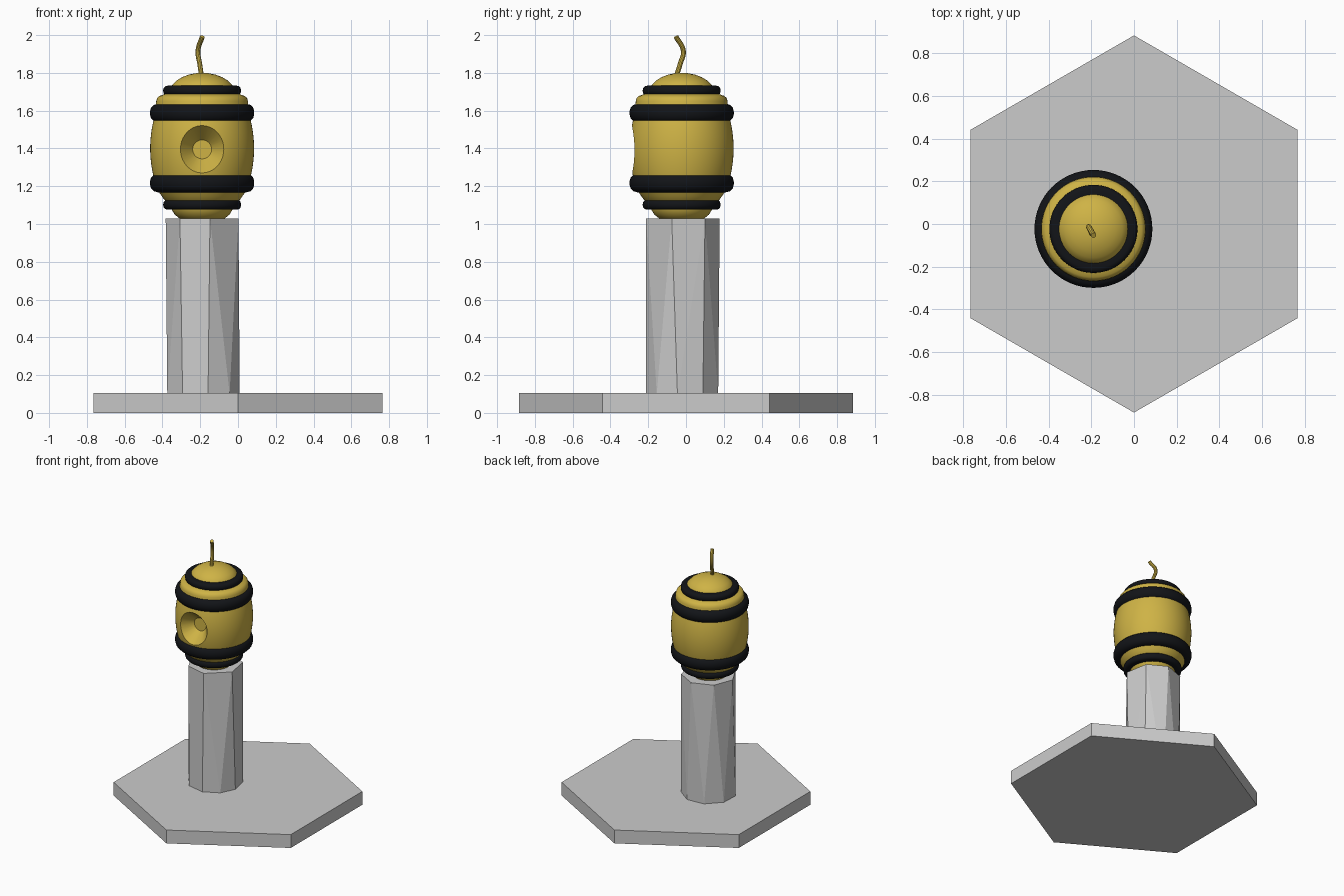
import bpy, bmesh
from math import sin, cos, pi, radians
from mathutils import Matrix, Vector

if "Cube" in bpy.data.objects:
    bpy.data.objects.remove(bpy.data.objects["Cube"])

CX, CY, CZ = -0.19, -0.023, 1.395   # axis of the post and head, eye height


def material(name, rgb):
    m = bpy.data.materials.new(name)
    m.diffuse_color = (*rgb, 1)
    m.use_nodes = True
    m.node_tree.nodes["Principled BSDF"].inputs["Base Color"].default_value = m.diffuse_color
    return m


GOLD = material("gold", (0.62, 0.45, 0.06))
BLACK = material("black", (0.006, 0.007, 0.009))


def finish(bm, name, mat=None):
    bmesh.ops.recalc_face_normals(bm, faces=bm.faces)
    me = bpy.data.meshes.new(name)
    bm.to_mesh(me)
    bm.free()
    ob = bpy.data.objects.new(name, me)
    bpy.context.collection.objects.link(ob)
    if mat:
        me.materials.append(mat)
    return ob


def select(ob):
    bpy.ops.object.select_all(action='DESELECT')
    ob.select_set(True)
    bpy.context.view_layer.objects.active = ob


def smooth(ob, angle=35):
    select(ob)
    bpy.ops.object.shade_smooth_by_angle(angle=radians(angle))


def lathe(name, profile, mat=None, closed=False, seg=64, matrix=None):
    """Revolve an (r, z) profile round the vertical axis of the head."""
    bm = bmesh.new()
    rings = [[bm.verts.new((r * cos(2 * pi * i / seg), r * sin(2 * pi * i / seg), z))
              for i in range(seg)] for r, z in profile]
    pairs = list(zip(rings, rings[1:])) + ([(rings[-1], rings[0])] if closed else [])
    for a, b in pairs:
        for i in range(seg):
            j = (i + 1) % seg
            bm.faces.new((a[i], a[j], b[j], b[i]))
    bmesh.ops.remove_doubles(bm, verts=bm.verts, dist=1e-5)
    bm.transform(matrix or Matrix.Translation((CX, CY, 0)))
    return finish(bm, name, mat)


def band(name, r_in, r_out, z0, z1):
    """Ring with a rounded outer edge."""
    c = (z1 - z0) * 0.42
    arc = [(r_out - c + c * cos(t), s, c * sin(t))
           for s, ts in ((z0 + c, (-90, -60, -30, 0)), (z1 - c, (0, 30, 60, 90)))
           for t in map(radians, ts)]
    prof = [(r_in, z0)] + [(r, z + dz) for r, z, dz in arc] + [(r_in, z1)]
    smooth(lathe(name, prof, BLACK, closed=True))


# Hexagonal base plate
bm = bmesh.new()
bmesh.ops.create_cone(bm, cap_ends=True, segments=6, radius1=0.883, radius2=0.883, depth=0.104,
                      matrix=Matrix.Translation((0, 0, 0.052)))
if max(v.co.x for v in bm.verts) > 0.8:
    bm.transform(Matrix.Rotation(pi / 6, 4, 'Z'))
finish(bm, "base_plate")

# Faceted post: nine sides at the foot, seven at the top
bm = bmesh.new()
for z, angles in ((0.10, (278, 316, 352, 33, 73, 115, 157, 197, 237)),
                  (1.03, (281, 343, 37, 85, 135, 183, 232))):
    for a in map(radians, angles):
        bm.verts.new((CX + 0.004 + 0.197 * cos(a), CY + 0.005 + 0.197 * sin(a), z))
bmesh.ops.convex_hull(bm, input=bm.verts)
bmesh.ops.dissolve_limit(bm, angle_limit=radians(1), verts=bm.verts, edges=bm.edges)
finish(bm, "post")

# Stepped barrel-shaped head
top = [(0, 1.80), (0.035, 1.798), (0.07, 1.791), (0.105, 1.778), (0.135, 1.76), (0.16, 1.735),
       (0.17, 1.70), (0.21, 1.683), (0.226, 1.678), (0.238, 1.667), (0.243, 1.65), (0.246, 1.61)]
belly = [(0.275 - 0.8 * (z - 1.4) ** 2, z) for z in (1.56 - 0.02 * i for i in range(17))]
bottom = [(0.24, 1.19), (0.226, 1.165), (0.214, 1.148), (0.20, 1.128), (0.165, 1.10),
          (0.16, 1.075), (0.145, 1.05), (0.12, 1.03), (0.09, 1.015), (0, 1.005)]
head = lathe("head", top + belly + bottom, GOLD)

# Conical eye socket cut into the front of the head
front = Matrix.Translation((CX, CY, CZ)) @ Matrix.Rotation(pi / 2, 4, 'X')
cutter = lathe("eye_cutter", [(0, 0.172), (0.05, 0.172), (0.215, 0.37), (0, 0.37)], GOLD, seg=48, matrix=front)
cutter.hide_render = True
mod = head.modifiers.new("eye", 'BOOLEAN')
mod.operation, mod.solver, mod.object = 'DIFFERENCE', 'EXACT', cutter
select(head)
bpy.ops.object.modifier_apply(modifier="eye")
bpy.data.objects.remove(cutter)
smooth(head)

# Black bands
band("upper_large_band", 0.22, 0.276, 1.54, 1.636)
band("lower_large_band", 0.22, 0.276, 1.168, 1.266)
band("upper_small_band", 0.15, 0.206, 1.68, 1.732)
band("lower_small_band", 0.15, 0.206, 1.076, 1.128)

# Bent antenna
cu = bpy.data.curves.new("antenna", 'CURVE')
cu.dimensions = '3D'
cu.bevel_depth, cu.bevel_resolution, cu.use_fill_caps = 0.013, 3, True
sp = cu.splines.new('BEZIER')
path = [(-0.193, -0.052, 1.78), (-0.203, -0.03, 1.85), (-0.212, -0.014, 1.915), (-0.189, -0.053, 1.992)]
sp.bezier_points.add(len(path) - 1)
for p, co in zip(sp.bezier_points, path):
    p.co = Vector(co)
    p.handle_left_type = p.handle_right_type = 'AUTO'
antenna = bpy.data.objects.new("antenna", cu)
bpy.context.collection.objects.link(antenna)
cu.materials.append(GOLD)
select(antenna)
bpy.ops.object.convert(target='MESH')
smooth(bpy.context.object)
